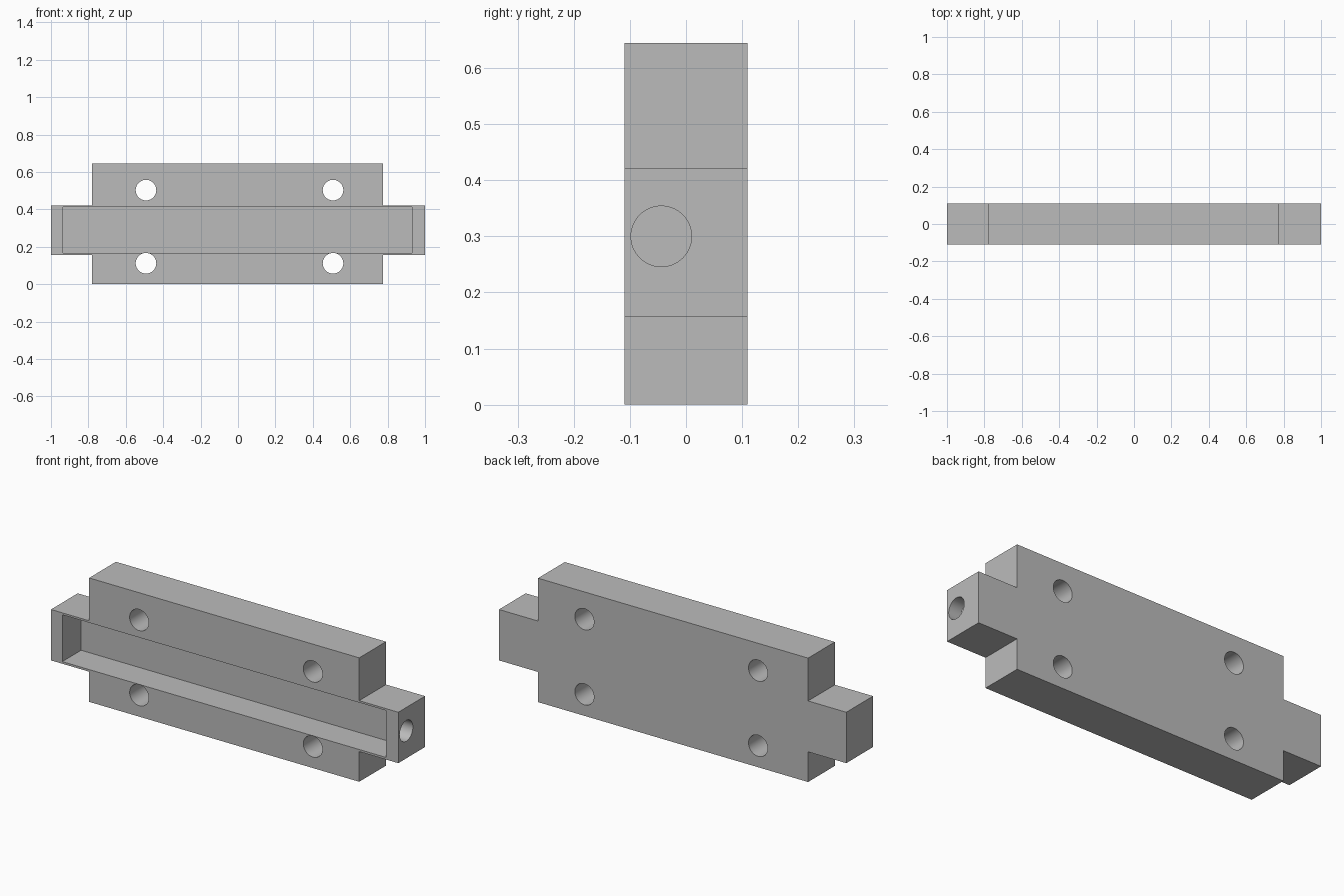
import bpy
import bmesh
import math
from mathutils import Matrix, Vector

cube = bpy.data.objects.get("Cube")
if cube:
    bpy.data.objects.remove(cube, do_unlink=True)

FRONT, BACK = -0.11, 0.11

grey = bpy.data.materials.new("plain grey")
grey.use_nodes = True
colour = (0.5, 0.5, 0.5, 1)
grey.diffuse_color = colour
grey.node_tree.nodes["Principled BSDF"].inputs["Base Color"].default_value = colour


def finish(name, bm):
    bmesh.ops.recalc_face_normals(bm, faces=bm.faces)
    mesh = bpy.data.meshes.new(name)
    bm.to_mesh(mesh)
    bm.free()
    mesh.materials.append(grey)
    obj = bpy.data.objects.new(name, mesh)
    bpy.context.collection.objects.link(obj)
    return obj


def cylinder(name, centre, radius, depth, axis):
    bm = bmesh.new()
    turn = Matrix.Rotation(math.pi / 2, 4, "Y" if axis == "X" else "X")
    bmesh.ops.create_cone(bm, cap_ends=True, segments=64, radius1=radius,
                          radius2=radius, depth=depth,
                          matrix=Matrix.Translation(centre) @ turn)
    return finish(name, bm)


def box(name, low, high):
    bm = bmesh.new()
    low, high = Vector(low), Vector(high)
    size = Matrix.Diagonal(high - low).to_4x4()
    bmesh.ops.create_cube(bm, size=1, matrix=Matrix.Translation((low + high) / 2) @ size)
    return finish(name, bm)


# Plate with a narrow tab at each end, extruded from its front outline
left, right, top = -0.78, 0.775, 0.645
tab_low, tab_high = 0.157, 0.422
outline = [(left, 0), (right, 0), (right, tab_low), (1, tab_low), (1, tab_high),
           (right, tab_high), (right, top), (left, top), (left, tab_high),
           (-1, tab_high), (-1, tab_low), (left, tab_low)]
bm = bmesh.new()
face = bm.faces.new([bm.verts.new((x, FRONT, z)) for x, z in outline])
swept = bmesh.ops.extrude_face_region(bm, geom=[face])["geom"]
bmesh.ops.translate(bm, vec=(0, BACK - FRONT, 0),
                    verts=[v for v in swept if isinstance(v, bmesh.types.BMVert)])
plate = finish("mounting_plate", bm)

# Long front channel, four bolt holes and the hole through one end wall
cutters = [box("channel_cutter", (-0.935, FRONT - 0.1, 0.168), (0.93, 0.045, 0.412))]
for x in (-0.492, 0.508):
    for z in (0.112, 0.503):
        cutters.append(cylinder("bolt_hole_cutter", (x, 0, z), 0.055, 0.5, "Y"))
cutters.append(cylinder("end_hole_cutter", (0.97, -0.044, 0.3), 0.054, 0.2, "X"))

bpy.context.view_layer.objects.active = plate
for cutter in cutters:
    mod = plate.modifiers.new("cut", "BOOLEAN")
    mod.operation = "DIFFERENCE"
    mod.solver = "EXACT"
    mod.object = cutter
    bpy.ops.object.modifier_apply(modifier=mod.name)
    bpy.data.objects.remove(cutter, do_unlink=True)

# Smooth bores with sharp edges
bpy.ops.object.select_all(action="DESELECT")
plate.select_set(True)
bpy.ops.object.shade_smooth_by_angle(angle=math.radians(30))
